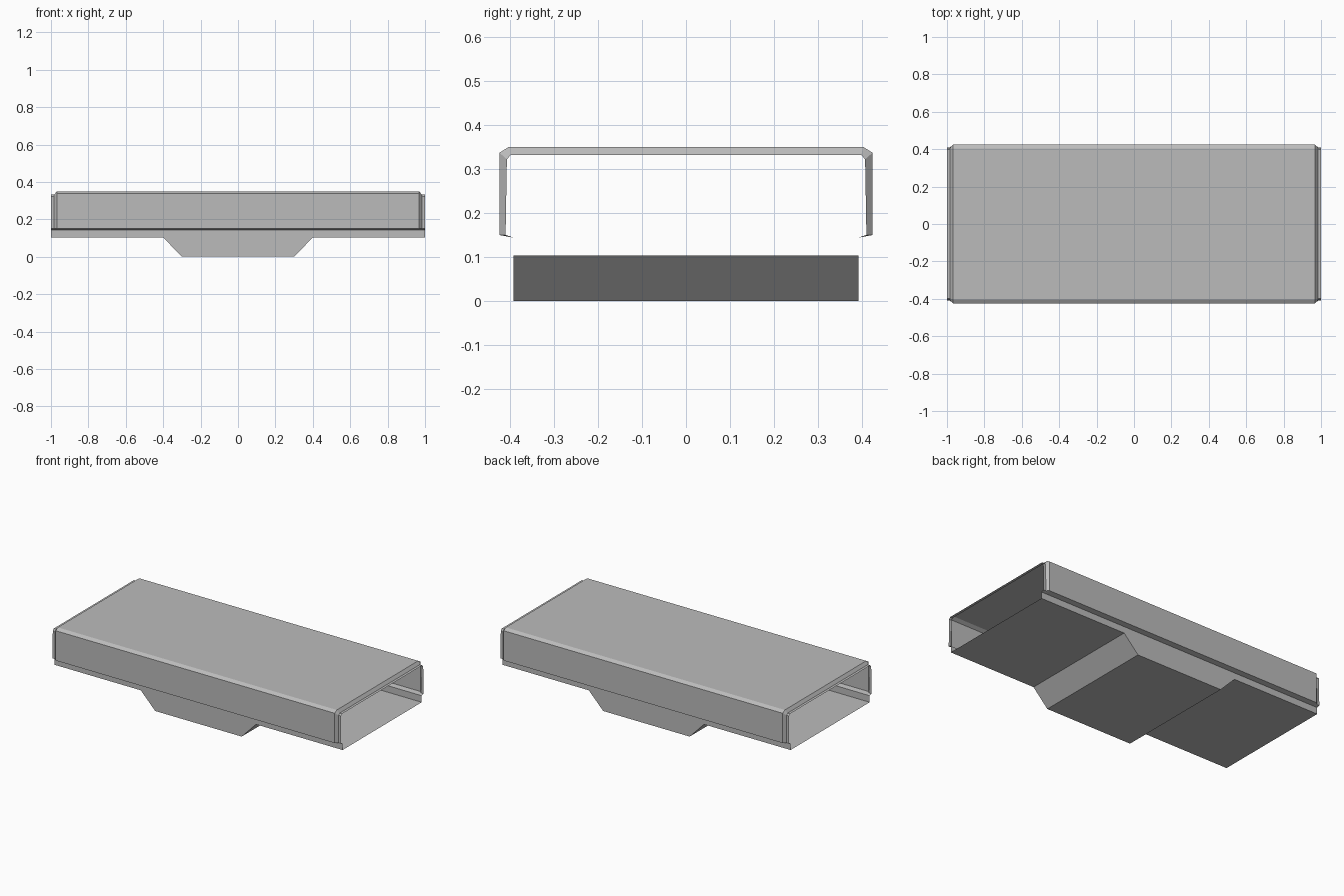
import bpy
import bmesh

default = bpy.data.objects.get("Cube")
if default:
    bpy.data.objects.remove(default, do_unlink=True)

# single plain grey
grey = bpy.data.materials.new("plain grey")
grey.use_nodes = True
colour = (0.5, 0.5, 0.5, 1)
grey.diffuse_color = colour
grey.node_tree.nodes["Principled BSDF"].inputs["Base Color"].default_value = colour


def finish(bm, name):
    mesh = bpy.data.meshes.new(name)
    bm.to_mesh(mesh)
    bm.free()
    mesh.materials.append(grey)
    obj = bpy.data.objects.new(name, mesh)
    bpy.context.collection.objects.link(obj)
    return obj


def loft(name, rings):
    """Join open rings of points, in order, with strips of quads."""
    bm = bmesh.new()
    rows = [[bm.verts.new(p) for p in ring] for ring in rings]
    for a, b in zip(rows, rows[1:]):
        for i in range(len(a) - 1):
            bm.faces.new((a[i], a[i + 1], b[i + 1], b[i]))
    return finish(bm, name)


def arch(x, half):
    """Symmetric open cross-section at x, from the (y, z) points of one side."""
    return [(x, -y, z) for y, z in half] + [(x, y, z) for y, z in reversed(half)]


# Upper cover with bevelled ends and recessed end flanges
outer = [(0.424, 0.15), (0.424, 0.337), (0.403, 0.35)]
inner = [(0.41, 0.15), (0.407, 0.322), (0.398, 0.332)]
loft("cover", [arch(-1, inner), arch(-0.983, inner), arch(-0.968, outer),
               arch(0.968, outer), arch(0.983, inner), arch(1, inner)])

# Narrow ledges tucking under the cover
for side, name in ((-1, "front_ledge"), (1, "back_ledge")):
    edge = [(-1, 0.41), (-0.983, 0.41), (-0.968, 0.424)]
    edge += [(-x, y) for x, y in reversed(edge)]
    rows = [[(x, side * y, 0.15) for x, y in edge],
            [(x, side * 0.392, 0.144) for x, y in edge]]
    loft(name, rows if side > 0 else rows[::-1])

# Lower tray: folded floor with a dropped belly, and flat side walls
depth = 0.392
floor = [(-1, 0.103), (-0.4, 0.103), (-0.3, 0), (0.3, 0), (0.4, 0.103), (1, 0.103)]
loft("tray_floor", [[(x, y, z) for x, z in floor] for y in (depth, -depth)])
for side, name in ((-1, "front_tray_wall"), (1, "back_tray_wall")):
    bm = bmesh.new()
    outline = floor + [(1, 0.144), (-1, 0.144)]
    verts = [bm.verts.new((x, side * depth, z)) for x, z in outline]
    bm.faces.new(verts if side < 0 else verts[::-1])
    finish(bm, name)
